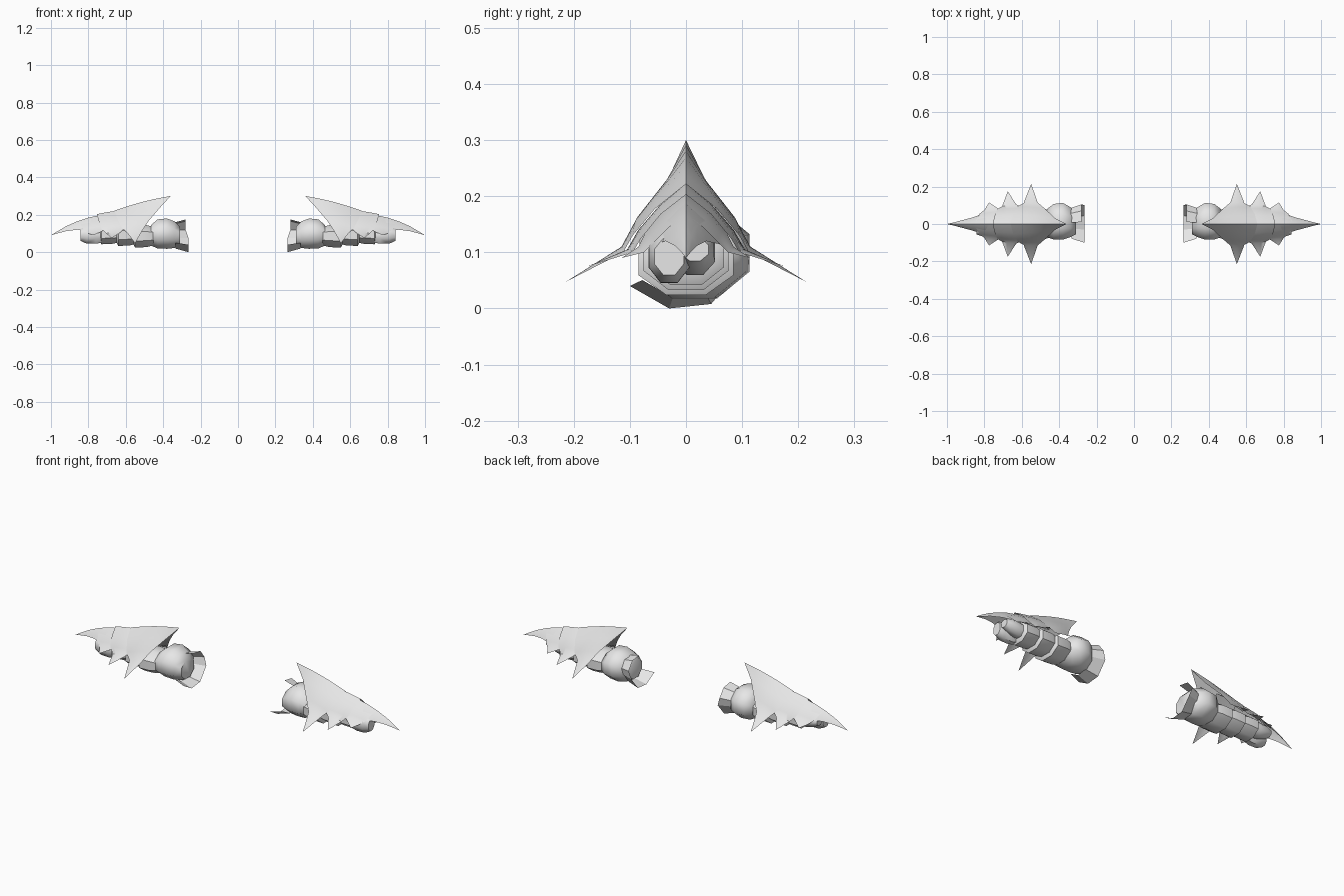
import bpy, math

if "Cube" in bpy.data.objects:
    bpy.data.objects.remove(bpy.data.objects["Cube"])

steel = bpy.data.materials.new("pale_grey_metal")
steel.diffuse_color = (0.8, 0.8, 0.8, 1)
steel.use_nodes = True
steel.node_tree.nodes["Principled BSDF"].inputs["Base Color"].default_value = steel.diffuse_color


def build(name, verts, faces, angle=40):
    """Make one part on the +x arm and mirror it to the other arm."""
    mesh = bpy.data.meshes.new(name)
    mesh.from_pydata(verts, [], faces)
    mesh.validate()
    mesh.materials.append(steel)
    obj = bpy.data.objects.new(name, mesh)
    bpy.context.collection.objects.link(obj)
    bpy.ops.object.select_all(action='DESELECT')
    obj.select_set(True)
    bpy.context.view_layer.objects.active = obj
    bpy.ops.object.shade_smooth_by_angle(angle=math.radians(angle))
    obj.modifiers.new("other_arm", 'MIRROR').use_mirror_merge = False
    return obj


def plate(name, front, back, bulge, rows=6):
    """Ridged sheet between two rims, each listed from ridge to spike tip."""
    front = [(x, -y, z) for x, y, z in front[:0:-1]] + front
    back = [(x, -y, z) for x, y, z in back[:0:-1]] + back
    n = len(front)
    verts = []
    for r in range(rows + 1):
        t = r / rows
        for i, (a, b) in enumerate(zip(front, back)):
            lift = bulge * math.sin(math.pi * t) * math.sin(math.pi * i / (n - 1))
            p = [a[k] + (b[k] - a[k]) * t for k in range(3)]
            verts.append((p[0], p[1] * (1 + lift * 2), p[2] + lift))
    faces = [(r * n + i, r * n + i + 1, (r + 1) * n + i + 1, (r + 1) * n + i)
             for r in range(rows) for i in range(n - 1)]
    return build(name, verts, faces)


def loft(name, rings, sides=8, caps=True, angle=50):
    """Tube along x; ring = x, y centre, half width, bottom z, top z."""
    verts, faces = [], []
    for x, cy, ry, z0, z1 in rings:
        for i in range(sides):
            a = 2 * math.pi * (i + 0.5) / sides
            k = 1 / math.cos(math.pi / sides)
            verts.append((x, cy + ry * k * math.cos(a),
                          (z0 + z1) / 2 + (z1 - z0) / 2 * k * math.sin(a)))
    for r in range(len(rings) - 1):
        for i in range(sides):
            j = (i + 1) % sides
            faces.append((r * sides + i, r * sides + j,
                          (r + 1) * sides + j, (r + 1) * sides + i))
    if caps:
        faces.append(tuple(reversed(range(sides))))
        faces.append(tuple(range((len(rings) - 1) * sides, len(rings) * sides)))
    return build(name, verts, faces, angle)


# Overlapping armour plates, largest first
plate("elbow_plate",
      [(.36, 0, .30), (.42, .03, .235), (.48, .085, .165), (.515, .115, .11), (.55, .215, .047)],
      [(.66, 0, .222), (.645, .055, .178), (.62, .095, .13), (.59, .112, .10), (.55, .215, .047)],
      0.008)
plate("middle_plate",
      [(.52, 0, .225), (.55, .045, .185), (.59, .085, .14), (.63, .105, .105), (.675, .175, .075)],
      [(.755, 0, .203), (.745, .045, .168), (.73, .08, .125), (.705, .095, .10), (.675, .175, .075)],
      0.008)
plate("outer_plate",
      [(.64, 0, .212), (.66, .04, .175), (.69, .07, .14), (.73, .085, .11), (.775, .115, .09)],
      [(.85, 0, .168), (.84, .03, .145), (.825, .055, .12), (.80, .075, .10), (.775, .115, .09)],
      0.007)

# Long curved beak beyond the hand
beak = [(.74, .195, .075, .11), (.80, .185, .058, .115), (.86, .165, .036, .12),
        (.92, .138, .02, .112), (.965, .112, .008, .10), (1.0, .09, 0, .09)]
verts, faces = [], []
for x, top, w, low in beak:
    mid = (top * 0.6 + low * 0.4)
    verts += [(x, -w, low), (x, -w * .55, mid), (x, 0, top), (x, w * .55, mid), (x, w, low)]
for r in range(len(beak) - 1):
    for i in range(4):
        k = r * 5 + i
        faces.append((k, k + 1, k + 6, k + 5) if r < len(beak) - 2 else (k, k + 1, len(verts) - 3))
build("beak_plate", verts, faces)

# Flared cuff, open at its top front
rim = [(-.10, .04), (-.03, 0), (.045, .008), (.10, .075), (.105, .12), (.07, .165), (.01, .175)]
verts = []
for x, s in ((.265, 1), (.335, .78)):
    verts += [(x + .015 * (z > .1), y * s, .088 + (z - .088) * s) for y, z in rim]
n = len(rim)
build("wrist_cuff", verts, [(i, i + 1, n + i + 1, n + i) for i in range(n - 1)], 25)

# Forearm guard and the lapped bands leading to the hand
loft("forearm", [(.31, 0, .055, .035, .135), (.34, .01, .08, .022, .165),
                 (.38, .015, .098, .018, .18), (.43, .012, .095, .02, .175),
                 (.465, .005, .075, .035, .145)])
for i, (x0, x1, w, low, top) in enumerate([(.45, .56, .085, .024, .145), (.54, .65, .076, .033, .15),
                                           (.63, .74, .068, .042, .15)]):
    loft("arm_band_%d" % (i + 1),
         [(x0, 0, w * .85, low + .012, top - .01), (x0 + .04, 0, w, low + .003, top),
          (x1 - .01, 0, w, low, top), (x1, 0, w * .8, low + .018, top - .015)])

# Closed hand: two finger groups
loft("fingers", [(.71, -.025, .03, .055, .13), (.76, -.03, .036, .045, .138),
                 (.81, -.03, .036, .046, .138), (.842, -.03, .026, .06, .125)])
loft("thumb_side", [(.71, .015, .032, .065, .13), (.76, .016, .036, .06, .14),
                    (.805, .016, .034, .072, .138), (.835, .016, .024, .085, .125)])
